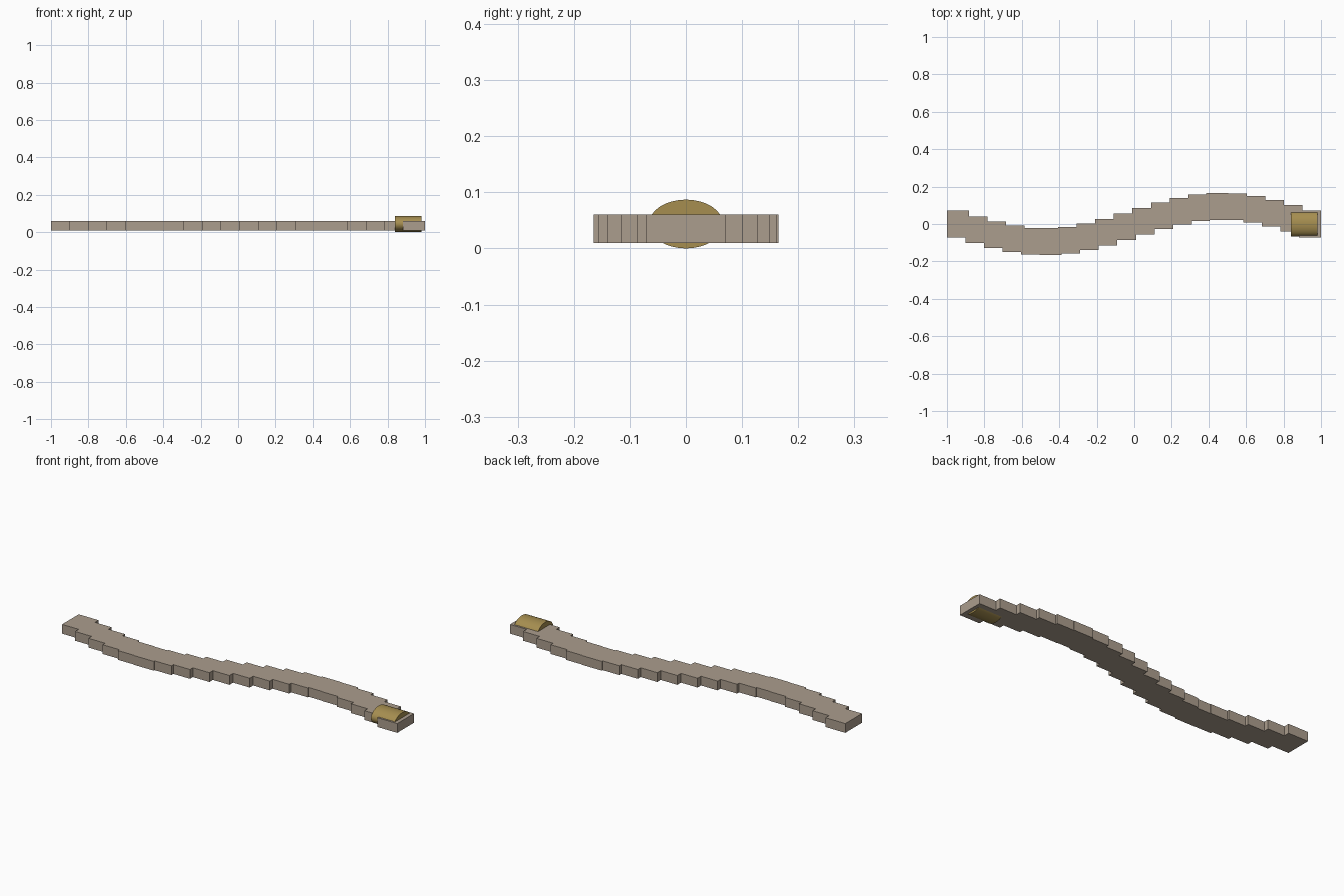
import bpy
import math

old = bpy.data.objects.get("Cube")
if old:
    bpy.data.objects.remove(old, do_unlink=True)


def make_material(name, rgb):
    mat = bpy.data.materials.new(name)
    mat.use_nodes = True
    mat.diffuse_color = (*rgb, 1)
    mat.node_tree.nodes["Principled BSDF"].inputs["Base Color"].default_value = (*rgb, 1)
    return mat


stone = make_material("warm grey stone", (0.41, 0.34, 0.27))
brass = make_material("dull brass", (0.38, 0.27, 0.08))

# Winding path of overlapping slabs along one full sine wave
COUNT = 20
LENGTH, WIDTH, HEIGHT = 0.118, 0.142, 0.05
SWAY = 0.094
reach = 1 - LENGTH / 2
for i in range(COUNT):
    t = i / (COUNT - 1)
    x = -reach + 2 * reach * t
    y = -SWAY * math.sin(2 * math.pi * t)
    bpy.ops.mesh.primitive_cube_add(size=1, location=(x, y, 0.035))
    slab = bpy.context.object
    slab.name = f"path_slab_{i + 1}"
    slab.scale = (LENGTH, WIDTH, HEIGHT)
    slab.data.materials.append(stone)

# Flattened barrel lying across the last slabs, axis along x
bpy.ops.mesh.primitive_cylinder_add(vertices=32, radius=1, depth=1,
                                    location=(0.91, 0, 0.0435),
                                    rotation=(0, math.pi / 2, 0))
barrel = bpy.context.object
barrel.name = "end_barrel"
barrel.scale = (0.0435, 0.066, 0.14)
barrel.data.materials.append(brass)
bpy.ops.object.shade_smooth_by_angle(angle=math.radians(30))
